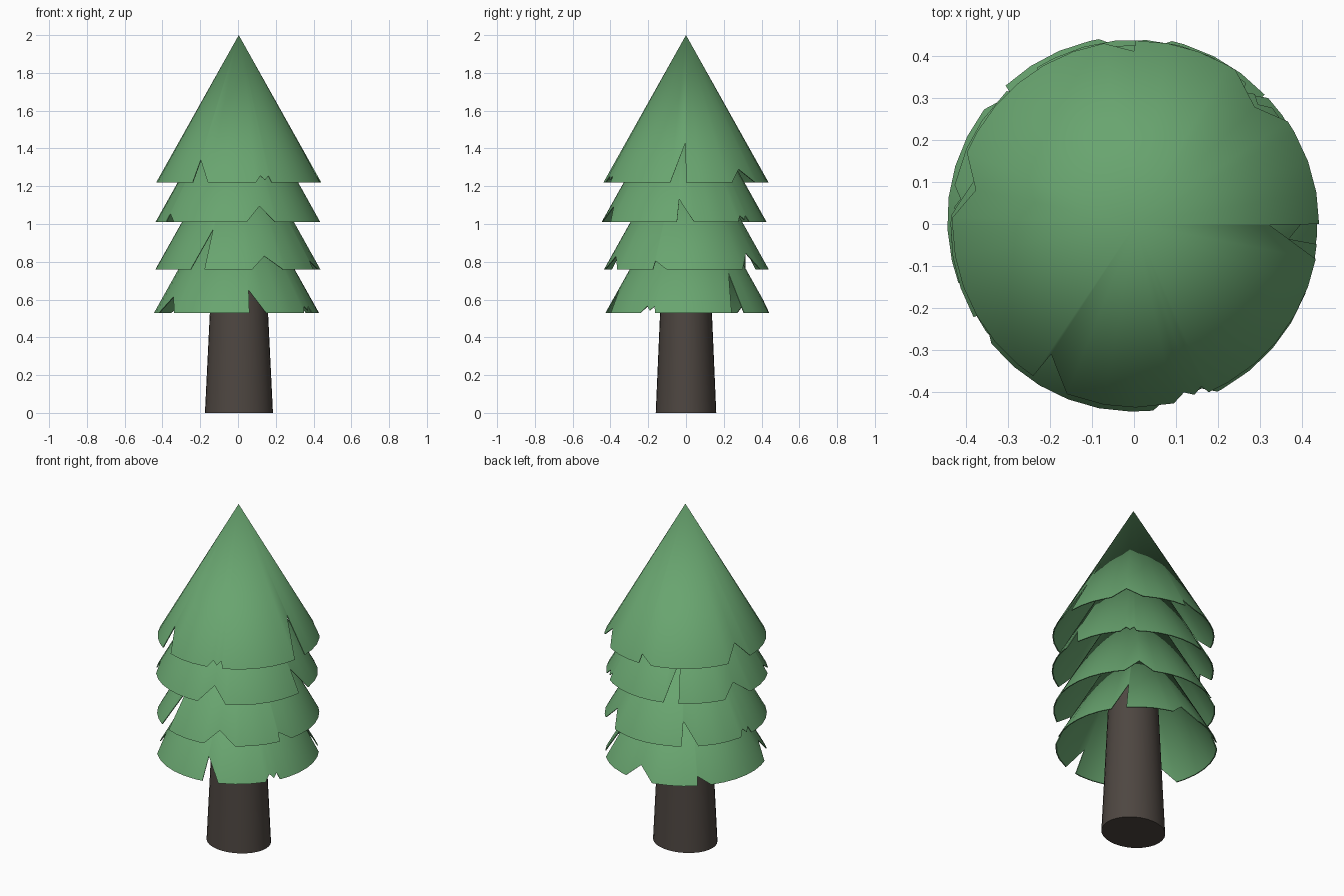
import bpy, bmesh
from math import radians, cos, sin

cube = bpy.data.objects.get("Cube")
if cube:
    bpy.data.objects.remove(cube, do_unlink=True)


def make_material(name, color):
    mat = bpy.data.materials.new(name)
    mat.use_nodes = True
    mat.diffuse_color = color
    mat.node_tree.nodes["Principled BSDF"].inputs["Base Color"].default_value = color
    return mat


def make_object(name, bm, mat):
    mesh = bpy.data.meshes.new(name)
    bm.to_mesh(mesh)
    bm.free()
    mesh.materials.append(mat)
    obj = bpy.data.objects.new(name, mesh)
    bpy.context.collection.objects.link(obj)
    bpy.ops.object.select_all(action='DESELECT')
    obj.select_set(True)
    bpy.context.view_layer.objects.active = obj
    bpy.ops.object.shade_smooth_by_angle(angle=radians(35))
    return obj


green = make_material("pine green", (0.14, 0.375, 0.16, 1))
bark = make_material("dark bark", (0.076, 0.062, 0.053, 1))

RADIUS, HEIGHT, THICK = 0.437, 0.78, 0.006

# Notches torn in the rim: (angle in degrees, height above the rim)
NOTCHES = [
    [(-124, 0), (-123, .12), (-112, 0)],
    [(-78, 0), (-74, .035), (-71, .012), (-68, .035), (-66.5, 0)],
    [(-11, 0), (-0.5, .21), (0, 0)],
    [(34, 0), (44.5, .07), (57, 0)],
    [(90, 0), (90.6, .045), (100, 0)],
    [(157, 0), (168, .085), (178, 0)],
]


def rim_points():
    """Even rim points, replaced by the notch outline where there is one."""
    points = [p for notch in NOTCHES for p in notch]
    for a in range(-180, 180, 10):
        if all(a < n[0][0] - 2 or a > n[-1][0] + 2 for n in NOTCHES):
            points.append((a, 0))
    return sorted(points)


def foliage_layer(name, base, turn, x, y):
    """Thin hollow cone with a notched rim."""
    bm = bmesh.new()
    rings = []
    for inset in (0, THICK):
        ring = []
        for a, h in rim_points():
            r = RADIUS * (1 - h / HEIGHT) - inset
            t = radians(a + turn)
            ring.append(bm.verts.new((r * cos(t), r * sin(t), h)))
        apex = bm.verts.new((0, 0, HEIGHT - inset * HEIGHT / RADIUS))
        rings.append((ring, apex))
    (outer, top), (inner, under) = rings
    for i in range(len(outer)):
        j = (i + 1) % len(outer)
        bm.faces.new((top, outer[i], outer[j]))
        bm.faces.new((under, inner[j], inner[i]))
        bm.faces.new((outer[j], outer[i], inner[i], inner[j]))
    make_object(name, bm, green).location = (x, y, base)


# Foliage: the same torn cone, turned at each level
foliage_layer("foliage_top", 1.22, 0, 0.004, 0)
foliage_layer("foliage_upper", 1.01, 119, 0, -0.01)
foliage_layer("foliage_lower", 0.76, -114, 0, 0.002)
foliage_layer("foliage_bottom", 0.53, 43, -0.008, 0.01)

# Trunk: tapered, slightly oval
bm = bmesh.new()
bmesh.ops.create_cone(bm, cap_ends=True, segments=32, radius1=0.18,
                      radius2=0.136, depth=0.9)
bmesh.ops.translate(bm, verts=bm.verts, vec=(0, 0, 0.45))
trunk = make_object("trunk", bm, bark)
trunk.scale.y = 0.89
trunk.location.x = 0.005
